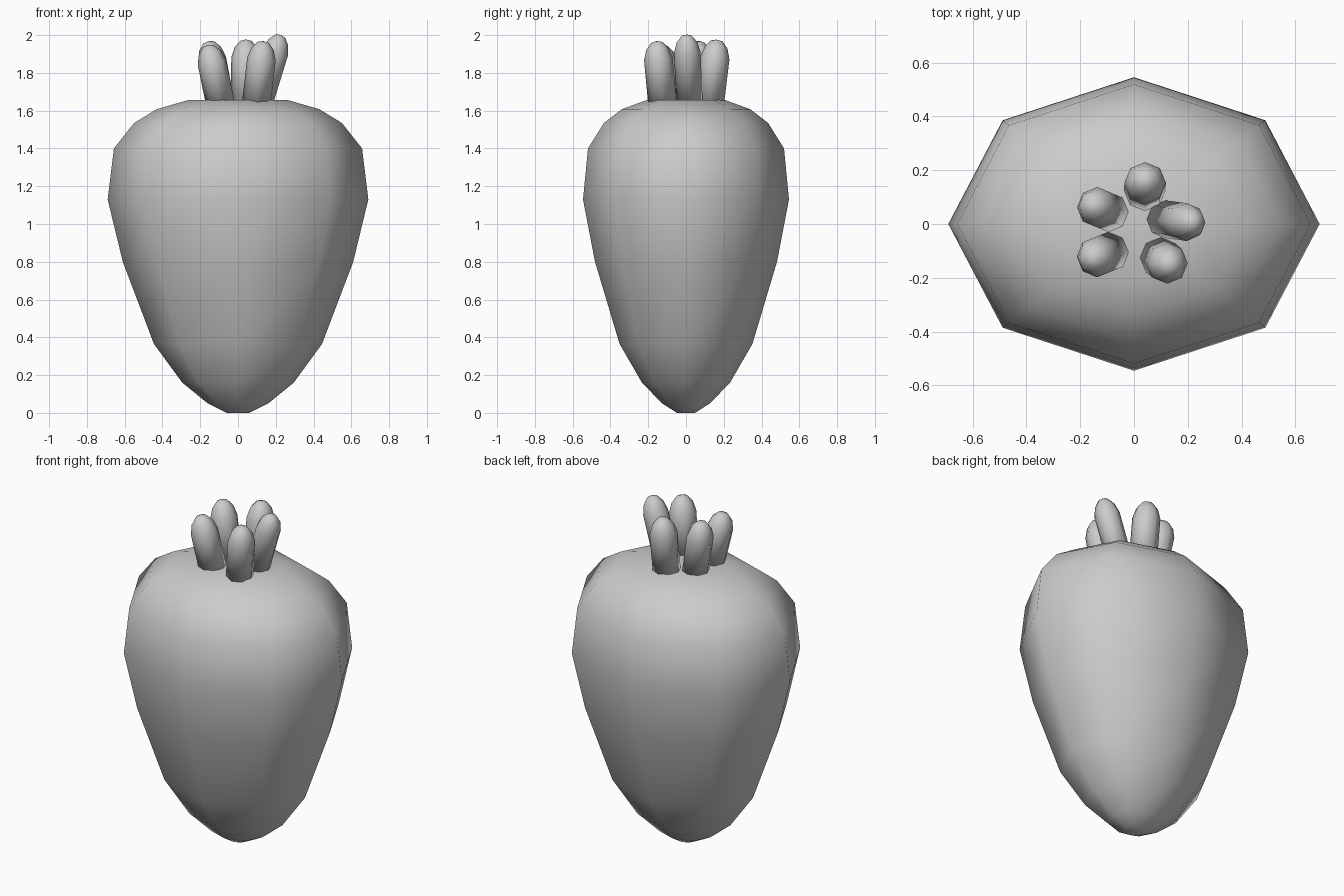
import bpy
from math import cos, sin, pi
from mathutils import Vector, Matrix

if "Cube" in bpy.data.objects:
    bpy.data.objects.remove(bpy.data.objects["Cube"])


def lathe(name, profile, sides, squash=1.0, matrix=Matrix.Identity(4)):
    """Closed, smooth-shaded lathe of (radius, height) points."""
    verts = [matrix @ Vector((r * cos(2 * pi * k / sides), squash * r * sin(2 * pi * k / sides), z))
             for r, z in profile for k in range(sides)]
    faces = [[i * sides + k, i * sides + (k + 1) % sides,
              (i + 1) * sides + (k + 1) % sides, (i + 1) * sides + k]
             for i in range(len(profile) - 1) for k in range(sides)]
    faces.append(list(reversed(range(sides))))
    faces.append(list(range(len(verts) - sides, len(verts))))
    mesh = bpy.data.meshes.new(name)
    mesh.from_pydata(verts, [], faces)
    mesh.polygons.foreach_set("use_smooth", [True] * len(faces))
    obj = bpy.data.objects.new(name, mesh)
    bpy.context.collection.objects.link(obj)
    return obj


# Octagonal tapered root body, narrower front to back
lathe("root_body", [(0.06, 0), (0.16, 0.05), (0.295, 0.16), (0.445, 0.365),
                    (0.61, 0.80), (0.69, 1.13), (0.657, 1.40), (0.55, 1.535),
                    (0.43, 1.608), (0.26, 1.657)], 8, squash=0.79)

# Five cut stalks leaning outward: base (x, y), tip (x, y, z), radius
stalks = [((0.115, 0.018), (0.225, 0.003, 2.0), 0.07),
          ((0.04, 0.125), (0.042, 0.165, 1.975), 0.077),
          ((-0.095, 0.045), (-0.155, 0.07, 1.967), 0.075),
          ((-0.095, -0.105), (-0.157, -0.13, 1.947), 0.076),
          ((0.098, -0.125), (0.135, -0.155, 1.967), 0.076)]
for i, ((bx, by), tip, r) in enumerate(stalks):
    base = Vector((bx, by, 1.645))
    axis = Vector(tip) - base
    n = axis.length
    place = Matrix.Translation(base) @ Vector((0, 0, 1)).rotation_difference(axis).to_matrix().to_4x4()
    lathe(f"stalk_{i + 1}", [(r, 0), (r, n - 0.095), (r * 0.78, n - 0.04),
                             (r * 0.4, n - 0.006), (r * 0.1, n)], 8, matrix=place)
